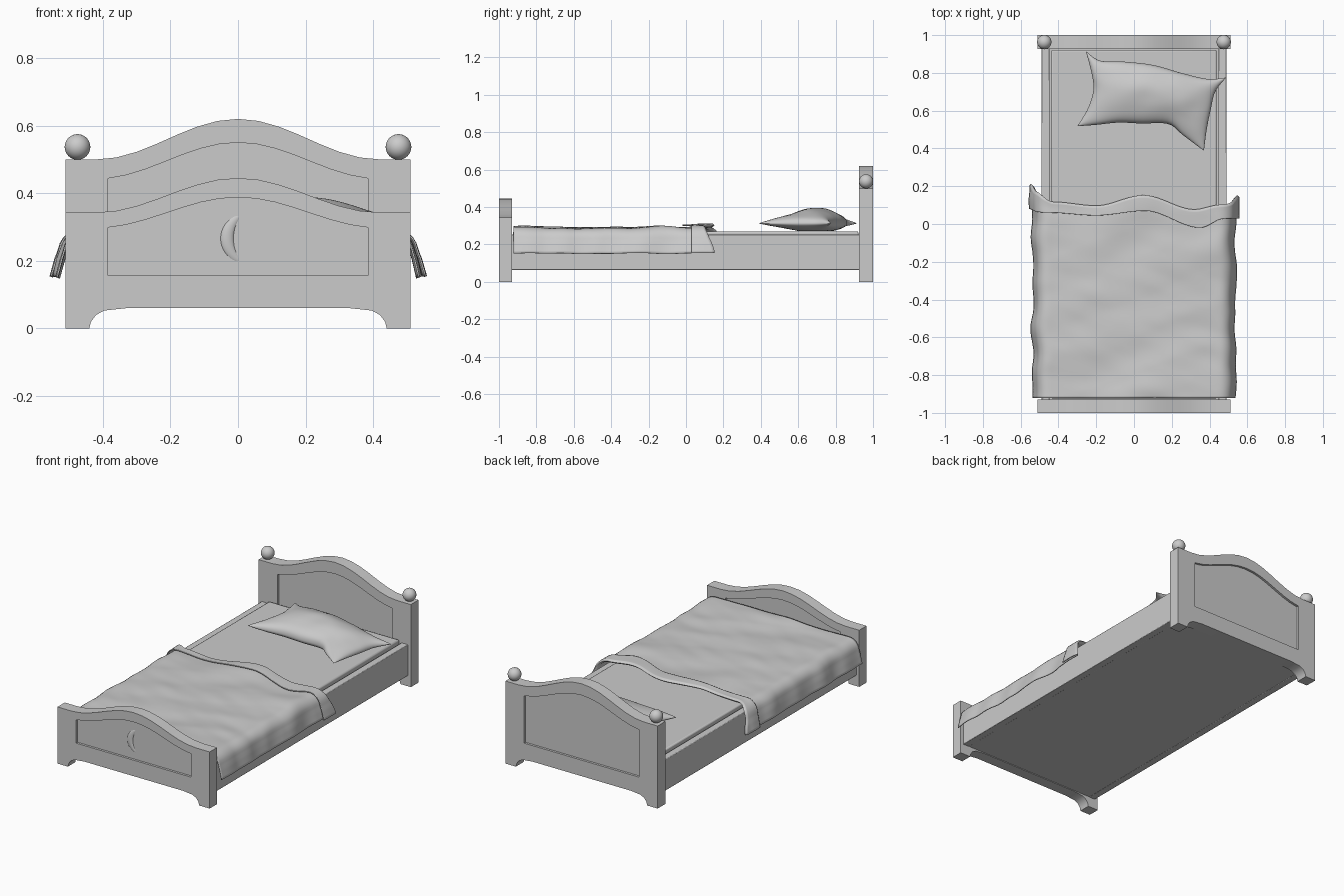
import bpy, bmesh, math
from mathutils import Vector, noise

if "Cube" in bpy.data.objects:
    bpy.data.objects.remove(bpy.data.objects["Cube"])


def smooth(ob, angle=35):
    bpy.ops.object.select_all(action='DESELECT')
    ob.select_set(True)
    bpy.context.view_layer.objects.active = ob
    bpy.ops.object.shade_smooth_by_angle(angle=math.radians(angle))


def mesh_object(name, verts, faces):
    me = bpy.data.meshes.new(name)
    me.from_pydata(verts, [], faces)
    ob = bpy.data.objects.new(name, me)
    bpy.context.collection.objects.link(ob)
    bm = bmesh.new()
    bm.from_mesh(me)
    bmesh.ops.remove_doubles(bm, verts=bm.verts, dist=1e-5)
    bmesh.ops.recalc_face_normals(bm, faces=bm.faces)
    bm.to_mesh(me)
    bm.free()
    return ob


def grid_faces(nu, nv, start=0):
    # nu x nv cells, rows of nv + 1 points
    return [(start + i * (nv + 1) + j, start + (i + 1) * (nv + 1) + j,
             start + (i + 1) * (nv + 1) + j + 1, start + i * (nv + 1) + j + 1)
            for i in range(nu) for j in range(nv)]


def box(name, lo, hi, bevel=0.004):
    lo, hi = Vector(lo), Vector(hi)
    bpy.ops.mesh.primitive_cube_add(size=1, location=(lo + hi) / 2)
    ob = bpy.context.object
    ob.name = name
    ob.scale = hi - lo
    bpy.ops.object.transform_apply(location=False, rotation=False, scale=True)
    mod = ob.modifiers.new("Bevel", 'BEVEL')
    mod.width, mod.segments = bevel, 2
    smooth(ob)
    return ob


def plate(name, loops, y, half):
    # flat outline (with optional hole) in the x-z plane, thickened along y
    cu = bpy.data.curves.new(name, 'CURVE')
    cu.dimensions, cu.fill_mode, cu.extrude = '2D', 'BOTH', half
    for pts in loops:
        sp = cu.splines.new('POLY')
        sp.points.add(len(pts) - 1)
        for p, (x, z) in zip(sp.points, pts):
            p.co = (x, z, 0, 1)
        sp.use_cyclic_u = True
    ob = bpy.data.objects.new(name, cu)
    bpy.context.collection.objects.link(ob)
    ob.location.y = y
    ob.rotation_euler.x = math.pi / 2
    bpy.ops.object.select_all(action='DESELECT')
    ob.select_set(True)
    bpy.context.view_layer.objects.active = ob
    bpy.ops.object.convert(target='MESH')
    ob = bpy.context.object
    bm = bmesh.new()
    bm.from_mesh(ob.data)
    bmesh.ops.remove_doubles(bm, verts=bm.verts, dist=1e-5)
    bmesh.ops.recalc_face_normals(bm, faces=bm.faces)
    bm.to_mesh(ob.data)
    bm.free()
    smooth(ob, 30)
    return ob


def arch(base, rise, width, n=14):
    # bell-shaped top edge, right to left
    xs = [width - 2 * width * i / n for i in range(n + 1)]
    return [(x, base + rise * (1 + math.cos(math.pi * x / 0.42)) / 2) for x in xs]


def end_board(name, y, half, base, rise, p_base, p_rise):
    foot = [(.44, 0), (.435, .02), (.42, .04), (.395, .053), (.33, .06)]
    outer = [(-.51, 0)] + [(-x, z) for x, z in foot] + foot[::-1]
    outer += [(.51, 0), (.51, base)] + arch(base, rise, .42) + [(-.51, base)]
    inner = [(-.385, .157), (.385, .157)] + arch(p_base, p_rise, .385)
    plate(name, [outer, inner], y, half)
    plate(name + "_panel", [inner], y, half - .014)


# Headboard and footboard
end_board("headboard", .963, .037, .5, .12, .442, .108)
end_board("footboard", -.965, .035, .343, .102, .297, .091)

# Ball finials on the headboard posts
for sx in (-1, 1):
    bpy.ops.mesh.primitive_uv_sphere_add(segments=32, ring_count=16, radius=.038,
                                         location=(sx * .475, .963, .537))
    bpy.context.object.name = "finial"
    smooth(bpy.context.object, 60)

# Crescent ornament: tapered ring sections between two arcs
verts, N, R = [], 24, 12
for i in range(N + 1):
    t = -1 + 2 * i / N
    ao, ai = t * 1.69, t * 1.03
    po = Vector((.025 - .08 * math.cos(ao), 0, .266 + .08 * math.sin(ao)))
    pi_ = Vector((.082 - .092 * math.cos(ai), 0, .266 + .092 * math.sin(ai)))
    mid, d = (po + pi_) / 2, (po - pi_) / 2
    for j in range(R + 1):
        a = 2 * math.pi * j / R
        verts.append(mid + d * math.cos(a) + Vector((0, -.979 + d.length * .6 * math.sin(a), 0)))
smooth(mesh_object("crescent", verts, grid_faces(N, R)), 60)

# Rails, base and mattress
for sx in (-1, 1):
    a, b = sorted((sx * .447, sx * .49))
    box("side_rail", (a, -.94, .063), (b, .94, .252), .003)
box("bed_base", (-.46, -.94, .064), (.46, .94, .12), .002)
box("mattress", (-.437, -.925, .1), (.437, .922, .27), .008)


def lerp(table, s):
    # smooth interpolation through (position, value) pairs
    if s <= table[0][0]:
        return table[0][1]
    for (a, va), (b, vb) in zip(table, table[1:]):
        if s <= b:
            t = (s - a) / (b - a)
            return va + (vb - va) * t * t * (3 - 2 * t)
    return table[-1][1]


# Blanket: drapes over the rails, turned back at the head end
EDGE = [(-.615, .21), (-.52, .17), (-.43, .115), (-.2, .095), (.05, .15), (.32, .075), (.46, .1), (.615, .15)]
HEM = [(-.615, .08), (-.45, .06), (-.2, .045), (.06, .07), (.35, -.02), (.48, .03), (.615, .03)]


def drape(s, y, lift):
    a, sg = abs(s), (1 if s > 0 else -1)
    r = .055 + lift
    bend = .45 + .055 * math.pi / 2
    wr = noise.noise(Vector((s * 2.2 + y * 1.2, y * 5 - s * 2, 3.1)))
    wr2 = noise.noise(Vector((s * 5 - y * 3, y * 10 + s * 4, 8.2)))
    side = noise.noise(Vector((sg * 4, y * 6.5, a * 2)))
    if a < .45:
        x, z = a, .285 + lift
    elif a < bend:
        t = (a - .45) / .055
        x, z = .45 + r * math.sin(t), .23 + r * math.cos(t)
    else:
        k = (a - bend) / .08
        x, z = .505 + lift + .02 * k, .23 - .08 * k
    w = min(1, max(0, (a - .44) / .12))
    x += w * (.012 + .018 * side)
    z += (1 - w) * (.013 * wr + .004 * wr2 + .003) + w * .008 * side
    return Vector((sg * x, y, z))


NU, NV, NF = 90, 84, 16
verts = []
for i in range(NU + 1):
    s = -.615 + 1.23 * i / NU
    e, h = lerp(EDGE, s), lerp(HEM, s)
    for j in range(NV + 1):
        verts.append(drape(s, -.922 + (e - .008 + .922) * j / NV, 0))
    verts.append(drape(s, e, .007))
    for j in range(NF + 1):
        verts.append(drape(s, e - .008 + (h - e + .008) * j / NF, .014))
blanket = mesh_object("blanket", verts, grid_faces(NU, NV + NF + 2))
mod = blanket.modifiers.new("Thickness", 'SOLIDIFY')
mod.thickness, mod.offset = .005, 0
smooth(blanket, 60)

# Pillow: patch between four pinched edges, puffed on both sides
TOP = [(-.255, .915), (-.18, .865), (-.06, .86), (.1, .842), (.25, .8), (.39, .768), (.487, .775)]
BOT = [(-.3, .518), (-.2, .525), (-.08, .537), (.04, .532), (.18, .53), (.26, .47), (.37, .388)]
LEFT = [(-.3, .518), (-.245, .61), (-.215, .71), (-.225, .8), (-.255, .915)]
RIGHT = [(.37, .388), (.385, .5), (.405, .6), (.43, .7), (.487, .775)]


def along(pts, t):
    # Catmull-Rom through the points
    f = t * (len(pts) - 1)
    i = min(int(f), len(pts) - 2)
    f -= i
    p0, p1, p2, p3 = [Vector(pts[max(0, min(len(pts) - 1, i + k))]) for k in (-1, 0, 1, 2)]
    return p1 + ((p2 - p0) * f + (2 * p0 - 5 * p1 + 4 * p2 - p3) * f ** 2
                 + (3 * p1 - p0 - 3 * p2 + p3) * f ** 3) / 2


verts, faces, N = [], [], 40
c00, c10, c01, c11 = Vector(BOT[0]), Vector(BOT[-1]), Vector(TOP[0]), Vector(TOP[-1])
for up in (1, -1):
    faces += grid_faces(N, N, len(verts))
    for i in range(N + 1):
        for j in range(N + 1):
            u, v = (1 - math.cos(math.pi * i / N)) / 2, (1 - math.cos(math.pi * j / N)) / 2
            p = (along(BOT, u) * (1 - v) + along(TOP, u) * v + along(LEFT, v) * (1 - u) + along(RIGHT, v) * u
                 - c00 * (1 - u) * (1 - v) - c10 * u * (1 - v) - c01 * (1 - u) * v - c11 * u * v)
            puff = max(0, 16 * u * (1 - u) * v * (1 - v)) ** .6
            wr = noise.noise(Vector((p.x * 9, p.y * 9, 1))) * .006 * puff
            z = .312 + (puff * .082 + wr if up > 0 else -.04 * min(1, puff * 1.3))
            verts.append((p.x, p.y, z))
smooth(mesh_object("pillow", verts, faces), 60)
